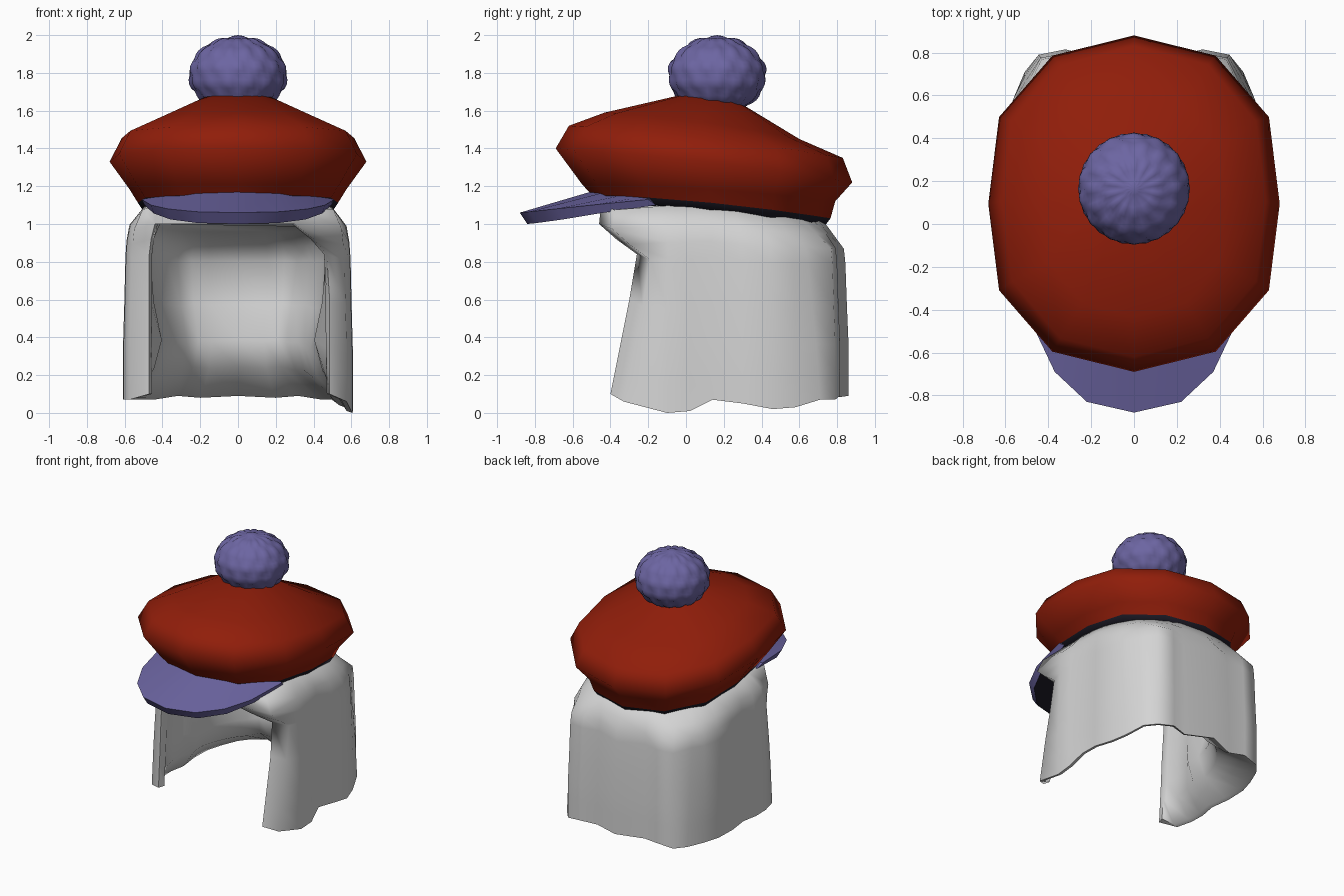
import bpy, bmesh, math

if "Cube" in bpy.data.objects:
    bpy.data.objects.remove(bpy.data.objects["Cube"])


def material(name, rgb):
    m = bpy.data.materials.new(name)
    m.diffuse_color = (*rgb, 1)
    m.use_nodes = True
    m.node_tree.nodes["Principled BSDF"].inputs["Base Color"].default_value = m.diffuse_color
    return m


RED = material("brick red", (0.28, 0.0125, 0.003))
PURPLE = material("soft purple", (0.15, 0.13, 0.36))
DARK = material("dark lining", (0.012, 0.011, 0.02))
HAIR = material("pale grey", (0.66, 0.66, 0.66))


def finish(name, bm, mats, angle):
    bmesh.ops.recalc_face_normals(bm, faces=bm.faces)
    me = bpy.data.meshes.new(name)
    bm.to_mesh(me)
    bm.free()
    ob = bpy.data.objects.new(name, me)
    bpy.context.collection.objects.link(ob)
    for m in mats:
        me.materials.append(m)
    bpy.ops.object.select_all(action='DESELECT')
    ob.select_set(True)
    bpy.context.view_layer.objects.active = ob
    bpy.ops.object.shade_smooth_by_angle(angle=math.radians(angle))
    return ob


# --- Beret: tilted twelve-sided rings (front y, front z, back y, back z, half width)
rings = [(-0.04, 1.68, 0.32, 1.62, 0.17), (-0.43, 1.59, 0.60, 1.45, 0.43),
         (-0.62, 1.52, 0.83, 1.35, 0.615), (-0.69, 1.40, 0.88, 1.22, 0.68),
         (-0.55, 1.21, 0.79, 1.12, 0.575), (-0.50, 1.155, 0.765, 1.03, 0.53),
         (-0.48, 1.12, 0.735, 0.99, 0.505)]
across_side = [0, 0.56, 0.926, 1, 0.926, 0.56]
along_axis = [1, 0.88, 0.515, 0, -0.515, -0.88, -1]
bm = bmesh.new()
loops = []
for yf, zf, yb, zb, rx in rings:
    loop = []
    for i in range(12):
        sx = across_side[i % 6] * (1 if i < 6 else -1)
        t = (1 + along_axis[i if i <= 6 else 12 - i]) / 2
        bulge = 0.02 * (1 - (2 * t - 1) ** 2)
        loop.append(bm.verts.new((rx * sx, yf + (yb - yf) * t, zf + (zb - zf) * t + bulge)))
    loops.append(loop)
for k, (a, b) in enumerate(zip(loops, loops[1:])):
    for i in range(12):
        f = bm.faces.new((a[i], a[i - 1], b[i - 1], b[i]))
        f.material_index = int(k == len(loops) - 2)
bm.faces.new(loops[0])
bm.faces.new(loops[-1]).material_index = 1
finish("beret", bm, [RED, DARK], 88)

# --- Visor: curved plate with thick front edge
half = [(0.51, -0.20, 1.13), (0.46, -0.50, 1.10), (0.37, -0.69, 1.08),
        (0.22, -0.83, 1.065), (0, -0.88, 1.06)]
outer = half + [(-x, y, z) for x, y, z in half[-2::-1]]
bm = bmesh.new()
rows = [[], [], [], []]
for x, y, z in outer:
    w = (abs(x) / 0.51) ** 2
    yi, zi = -0.50 + 0.31 * w, 1.172 - 0.038 * w
    thick = 0.06 - 0.03 * w ** 3
    rows[0].append(bm.verts.new((x * 0.97, yi, zi)))
    rows[1].append(bm.verts.new((x, y, z)))
    rows[2].append(bm.verts.new((x * 0.97, y + 0.04, z - thick)))
    rows[3].append(bm.verts.new((x * 0.94, yi + 0.03, zi - 0.04)))
for k in range(4):
    a, b = rows[k], rows[(k + 1) % 4]
    for i in range(len(outer) - 1):
        bm.faces.new((a[i], a[i + 1], b[i + 1], b[i])).material_index = int(k == 2)
for e in (0, -1):
    bm.faces.new([r[e] for r in rows])
finish("visor", bm, [PURPLE, DARK], 30)

# --- Pompom: flattened ball with gentle staggered tufts
bm = bmesh.new()
bmesh.ops.create_uvsphere(bm, u_segments=56, v_segments=28, radius=1)
for v in bm.verts:
    lat = math.acos(max(-1, min(1, v.co.z)))
    lon = math.atan2(v.co.y, v.co.x)
    row = lat / math.pi * 7
    shift = math.pi / 2 * (int(row + 0.5) % 2)
    across = abs(math.cos(7 * lon + shift))
    along = abs(math.cos(math.pi * row))
    mix = min(1, math.sin(lat) * 1.6)
    r = 0.94 + 0.06 * (mix * across * (0.4 + 0.6 * along) + (1 - mix) * along)
    v.co = (v.co.x * r * 0.266, v.co.y * r * 0.266 + 0.165, v.co.z * r * 0.212 + 1.788)
finish("pompom", bm, [PURPLE], 80)

# --- Hair: thick curtain wrapped round the sides and back, open at the front
# half plan: x, y, hem height; first column is the front edge
plan = [(0.49, 0, 0.10), (0.575, 0, 0.06), (0.605, -0.10, 0.0), (0.608, 0.02, 0.01),
        (0.585, 0.14, 0.07), (0.605, 0.30, 0.05), (0.60, 0.46, 0.02),
        (0.565, 0.58, 0.03), (0.51, 0.64, 0.07), (0.445, 0.79, 0.07),
        (0.32, 0.815, 0.09), (0.20, 0.785, 0.08)]
cols = [(1, i) + p for i, p in enumerate(plan)] + [(1, 12, 0, 0.86, 0.09)]
cols += [(-1, i, x, y, max(z, 0.07)) for i, (x, y, z) in reversed(list(enumerate(plan)))]
# rows: height, outer scale, edge y right and left, edge x right and left, inner x and y scale
levels = [(1.0, 0.88, -0.45, -0.30, 0.30, 0.44, 0.72, 0.5),
          (0.9, 0.955, -0.46, -0.28, 0.30, 0.44, 0.74, 0.58),
          (0.82, 0.97, -0.37, -0.25, 0.40, 0.46, 0.79, 0.72),
          (0.74, 0.98, -0.26, -0.24, 0.47, 0.47, 0.81, 0.79),
          (0.5, 0.99, -0.30, -0.26, 0.485, 0.47, 0.77, 0.80),
          (0.3, 1.0, -0.34, -0.27, 0.485, 0.47, 0.69, 0.71),
          (0.15, 1.0, -0.37, -0.28, 0.485, 0.47, 0.76, 0.77),
          (0.0, 1.0, -0.40, -0.29, 0.485, 0.47, 0.95, 0.97)]


def clamp(x, y, rx, ry, cy, p):
    # pull a point inside a superellipse
    e = ((abs(x) / rx) ** p + (abs(y - cy) / ry) ** p) ** (1 / p)
    return (x / e, cy + (y - cy) / e) if e > 1 else (x, y)


bm = bmesh.new()


def hair_row(level, inner):
    s, sc, fr, fl, rx, lx, kx, ky = level
    row = []
    for side, i, x, y, hem in cols:
        fy = fr if side > 0 else fl
        top = (1.10 if i == 0 else 1.075) if i < 2 else 1.10 - 0.07 * max(0, y)
        z = hem + (top - hem) * s
        if i == 0:
            x, y = (rx if side > 0 else lx), fy
            if inner:
                x, y = x - 0.015, y + 0.05
        else:
            if i == 8:
                y += 0.07 * (1 - s)
            x, y = x * sc, 0.05 + (y - 0.05) * sc
            if i == 1:
                y = fy + 0.07
            elif s == 1:
                x, y = clamp(x, y, 0.495, 0.59, 0.12, 2.2)
            elif s == 0.9:
                x, y = clamp(x, y, 0.575, 0.68, 0.10, 2.8)
            if inner:
                if y > 0 and s > 0:
                    x, y = clamp(x, y, 0.62, 0.86, 0, 2.2)
                if i <= 3 and s > 0:
                    kxi = max(kx, 0.81 - 0.02 * (i - 1))
                else:
                    kxi = kx
                x, y = x * kxi, (y * ky if y > 0 else y)
                z += 0.01
        row.append(bm.verts.new((side * x, y, z)))
    return row


outer_rows = [hair_row(l, False) for l in levels]
inner_rows = [hair_row(l, True) for l in levels[1:]]
sheet = outer_rows + inner_rows[::-1]
for a, b in zip(sheet, sheet[1:]):
    for i in range(len(cols) - 1):
        bm.faces.new((a[i], a[i + 1], b[i + 1], b[i]))
# front edges, forehead strip, crown and ceiling
for e in (0, -1):
    for k in range(len(inner_rows) - 1):
        bm.faces.new((outer_rows[k + 1][e], outer_rows[k + 2][e],
                      inner_rows[k + 1][e], inner_rows[k][e]))
o0, o1, i1 = outer_rows[0], outer_rows[1], inner_rows[0]
bm.faces.new((o0[0], o1[0], o1[-1], o0[-1]))
bm.faces.new((o1[0], i1[0], i1[-1], o1[-1]))
bm.faces.new(o0)
bm.faces.new(i1)
finish("hair", bm, [HAIR], 75)
